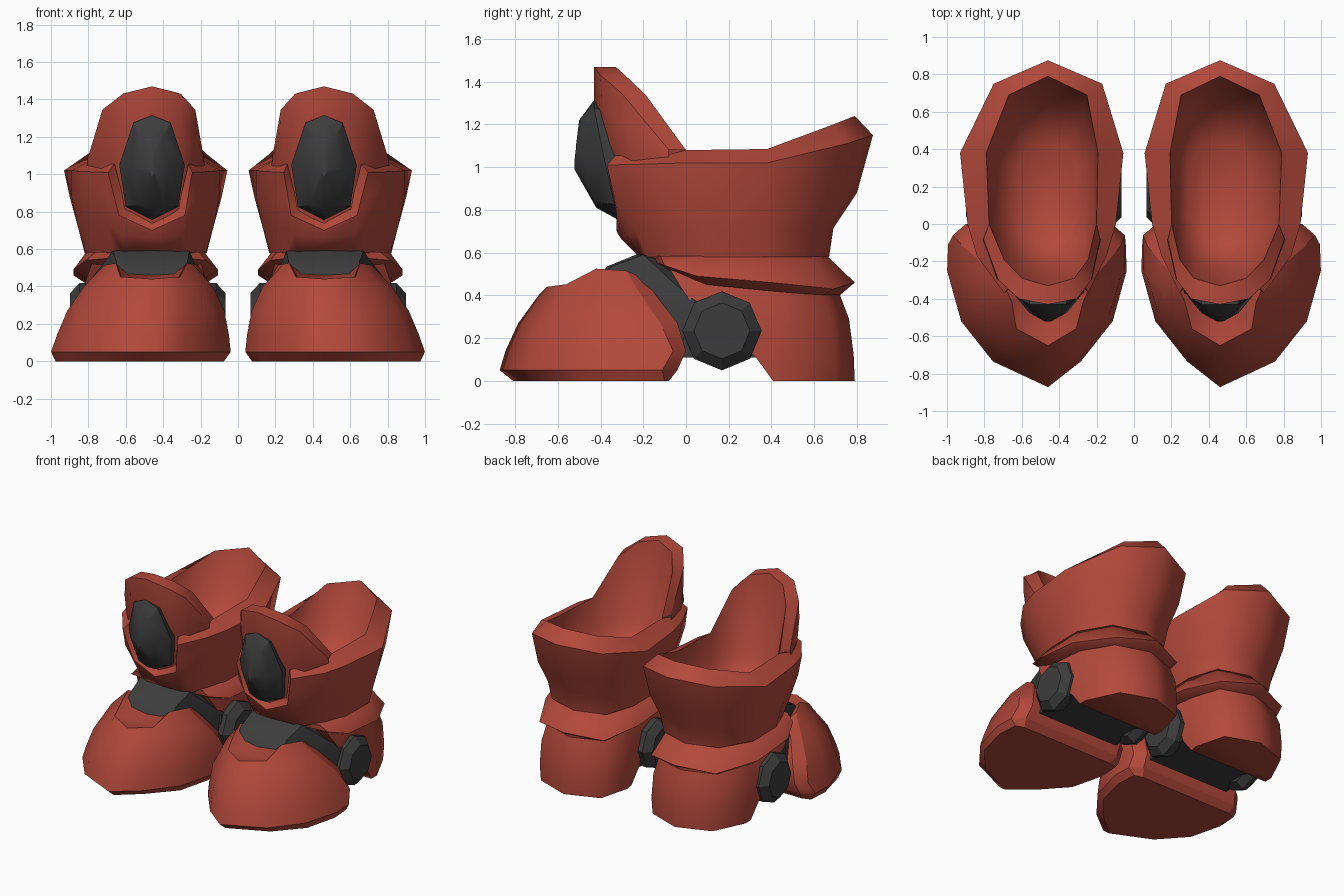
import bpy, bmesh, math

BOOT_X = 0.46  # distance of each boot's centre line from x = 0


def material(name, rgb):
    m = bpy.data.materials.new(name)
    m.diffuse_color = (*rgb, 1)
    return m


RED = material("brick red", (0.45, 0.066, 0.043))
DARK = material("charcoal", (0.046, 0.046, 0.046))


def level(z, pts):
    return [(x, y, z) for x, y in pts]


def clamp(v):
    return max(0, min(1, v))


def slim(ring):
    """The inner side of each boot is a little slimmer than the outer side."""
    return [(x + 0.067 * clamp((-x - 0.19) / 0.15) * clamp((0.75 - y) / 0.35), y, z)
            for x, y, z in ring]


def splay(ring):
    """The toe spreads outward near the sole."""
    return [(x + 0.065 * clamp(abs(x) / 0.2) * (1 - z / 0.55), y, z) for x, y, z in ring]


def full(half):
    """Open outline from a half outline starting on the centre line."""
    return [(-x, y, z) for x, y, z in reversed(half) if x > 0] + list(half)


def closed(half):
    """Closed outline from a half outline, centre points kept single."""
    return list(half) + [(-x, y, z) for x, y, z in reversed(half) if x > 0]


def loft(name, rings, mat, loop=True, cap_start=True, cap_end=True, angle=35, flip=False,
         hard_rows=(), hard_cols=()):
    """Skin a list of equal-length outlines; mirror the part to the other boot."""
    bm = bmesh.new()
    rows = [[bm.verts.new((x + BOOT_X, y, z)) for x, y, z in r] for r in rings]
    n = len(rows[0])
    for a, b in zip(rows, rows[1:]):
        for i in range(n if loop else n - 1):
            j = (i + 1) % n
            bm.faces.new((a[i], a[j], b[j], b[i]))
    if loop and cap_start:
        bm.faces.new(rows[0])
    if loop and cap_end:
        bm.faces.new(rows[-1])
    bmesh.ops.recalc_face_normals(bm, faces=bm.faces)
    if flip:
        bmesh.ops.reverse_faces(bm, faces=bm.faces)
    me = bpy.data.meshes.new(name)
    bm.to_mesh(me)
    bm.free()
    me.materials.append(mat)
    me.shade_smooth()
    me.set_sharp_from_angle(angle=math.radians(angle))
    # keep chosen outlines and columns crisp
    for e in me.edges:
        (ra, ca), (rb, cb) = (divmod(v, n) for v in e.vertices)
        if (ra == rb and ra in hard_rows) or (ca == cb and ca in hard_cols):
            e.use_edge_sharp = True
    ob = bpy.data.objects.new(name, me)
    bpy.context.collection.objects.link(ob)
    mod = ob.modifiers.new("other boot", 'MIRROR')
    mod.use_mirror_merge = False
    return ob


# Toe cap with a notch at the top front
toe = [
    level(0, [(0, -.81), (.22, -.68), (.39, -.49), (.45, -.25), (.44, -.10), (.38, -.08)]),
    level(.05, [(0, -.872), (.235, -.735), (.405, -.52), (.48, -.25), (.475, -.11), (.40, -.04)]),
    level(.14, [(0, -.845), (.23, -.71), (.39, -.51), (.46, -.25), (.46, -.06), (.39, 0)]),
    level(.27, [(0, -.785), (.21, -.67), (.36, -.49), (.42, -.29), (.42, -.12), (.36, -.04)]),
    level(.40, [(0, -.69), (.17, -.59), (.29, -.45), (.345, -.32), (.33, -.21), (.29, -.14)]),
    [(0, -.65, .44), (.16, -.56, .452), (.19, -.42, .525), (.22, -.35, .52), (.25, -.28, .515), (.22, -.2, .48)],
    [(0, -.52, .42), (.12, -.5, .43), (.13, -.4, .47), (.14, -.34, .47), (.16, -.28, .47), (.15, -.22, .46)],
]
loft("toe_cap", [splay(closed(r)) for r in toe], RED, angle=61,
     hard_rows=(0, 1, 5), hard_cols=(4, 5, 6, 7))

# Heel block
heel = [
    level(0, [(0, .79), (.25, .70), (.36, .47), (.36, .407)]),
    level(.12, [(0, .785), (.26, .70), (.37, .45), (.37, .32)]),
    level(.29, [(0, .763), (.26, .68), (.37, .42), (.37, .08)]),
    level(.43, [(0, .71), (.24, .63), (.35, .40), (.355, -.02)]),
    level(.53, [(0, .68), (.22, .60), (.33, .38), (.32, -.08)]),
]
loft("heel", [slim(closed(r)) for r in heel], RED, angle=72)

# Flared ankle ring
ankle = [
    level(.585, [(0, .66), (.22, .58), (.35, .35), (.345, .05), (.30, -.12), (0, -.19)]),
    [(0, .79, .46), (.27, .69, .43), (.42, .40, .46), (.42, .05, .49), (.355, -.10, .54), (0, -.19, .57)],
    [(0, .72, .40), (.24, .64, .40), (.36, .40, .42), (.36, .1, .45), (.30, -.06, .51), (0, -.15, .55)],
]
loft("ankle_ring", [slim(closed(r)) for r in ankle], RED, angle=61, hard_rows=(1,))

# Cuff: outer wall with a notch in front and a bevelled rim
cuff = [
    level(.58, [(0, -.22), (.15, -.21), (.21, -.18), (.30, -.05), (.355, .10), (.36, .38), (.23, .60), (0, .67)]),
    [(0, -.30, .66), (.165, -.28, .68)] + level(.715, [(.23, -.24), (.34, -.08), (.395, .1), (.395, .38), (.25, .62), (0, .69)]),
    [(0, -.32, .69), (.175, -.32, .77)] + level(.88, [(.235, -.34), (.37, -.14), (.43, .04), (.44, .38), (.275, .70), (0, .80)]),
    [(0, -.325, .70), (.176, -.325, .78), (.235, -.37, 1.01), (.38, -.17, 1.015), (.43, 0, 1.02),
     (.47, .38, 1.02), (.29, .75, 1.11), (0, .875, 1.15)],
    [(0, -.26, .76), (.14, -.28, .82), (.20, -.33, 1.055), (.32, -.12, 1.05), (.315, 0, 1.08),
     (.33, .38, 1.085), (.21, .69, 1.20), (0, .79, 1.24)],
]
loft("cuff", [slim(closed(r)) for r in cuff], RED, cap_end=False, angle=61, hard_rows=(3,))

# Tongue: curved shin plate rising from the notch
tongue_rim = [(0, -.33, 1.47), (.14, -.29, 1.435), (.235, -.19, 1.34), (.315, 0, 1.08)]
tongue = [
    [(0, -.27, .68), (.14, -.26, .70), (.24, -.20, .80), (.33, -.06, .95)],
    [(0, -.38, 1.08), (.15, -.35, 1.08), (.28, -.26, 1.07), (.35, -.08, 1.04)],
    [(0, -.43, 1.30), (.155, -.395, 1.28), (.275, -.29, 1.22), (.347, -.08, 1.06)],
    [(0, -.43, 1.47), (.155, -.40, 1.43), (.265, -.30, 1.345), (.345, -.08, 1.08)],
    tongue_rim,
]
loft("tongue", [slim(full(r)) for r in tongue], RED, loop=False, angle=45, hard_rows=(3,))

# Lining: smooth bowl from the rim of cuff and tongue
lining = [
    tongue_rim + [(.33, .38, 1.085), (.21, .69, 1.20), (0, .79, 1.24)],
    level(.88, [(0, -.22), (.12, -.19), (.21, -.11), (.28, .02), (.29, .36), (.19, .58), (0, .66)]),
    level(.74, [(0, -.1), (.07, -.09), (.12, -.04), (.16, .04), (.16, .3), (.1, .42), (0, .46)]),
]
loft("lining", [slim(closed(r)) for r in lining], RED, cap_start=False, angle=85, flip=True)

# Faceted shin gem
gem = [
    [(0, -.33, 1.29), (.09, -.33, 1.26), (.16, -.3, 1.05), (.13, -.25, .83), (0, -.24, .77)],
    [(0, -.43, 1.315), (.10, -.43, 1.275), (.175, -.385, 1.05), (.14, -.335, .825), (0, -.32, .755)],
    [(0, -.50, 1.22), (.06, -.485, 1.20), (.10, -.475, 1.03), (.07, -.42, .84), (0, -.42, .81)],
    [(0, -.515, 1.1), (.01, -.515, 1.09), (.015, -.522, 1.03), (.01, -.522, 1.0), (0, -.522, .99)],
]
loft("shin_gem", [closed(r) for r in gem], DARK, angle=35)

# Strap over the instep, running down to the side discs
strap = [
    [(0, -.44, .44), (.19, -.42, .44), (.26, -.24, .36), (.33, -.06, .2), (.35, 0, .11)],
    [(0, -.37, .535), (.19, -.35, .535), (.275, -.19, .42), (.365, -.01, .24), (.375, .06, .11)],
    [(0, -.21, .60), (.21, -.20, .59), (.305, -.065, .465), (.38, .06, .36), (.375, .3, .12)],
    [(0, -.1, .57), (.18, -.1, .56), (.27, 0, .45), (.3, .12, .34), (.3, .3, .15)],
]
loft("instep_strap", [slim(full(r)) for r in strap], DARK, loop=False)

# Bar under the arch between the discs
bar = [[(x, -.03, .11), (x, .33, .11), (x, .25, .36), (x, .02, .36)] for x in (-.31, .365)]
loft("arch_bar", bar, DARK)

# Octagonal side discs
for side, label in ((1, "outer"), (-1, "inner")):
    disc = []
    for x, r in ((.28, .15), (.335, .185), (.365, .185), (.415, .131)):
        disc.append([(side * x + 0.022, .168 + r * math.cos(k * math.pi / 4),
                      .234 + r * math.sin(k * math.pi / 4)) for k in range(8)])
    loft(label + "_side_disc", disc, DARK, angle=20)
